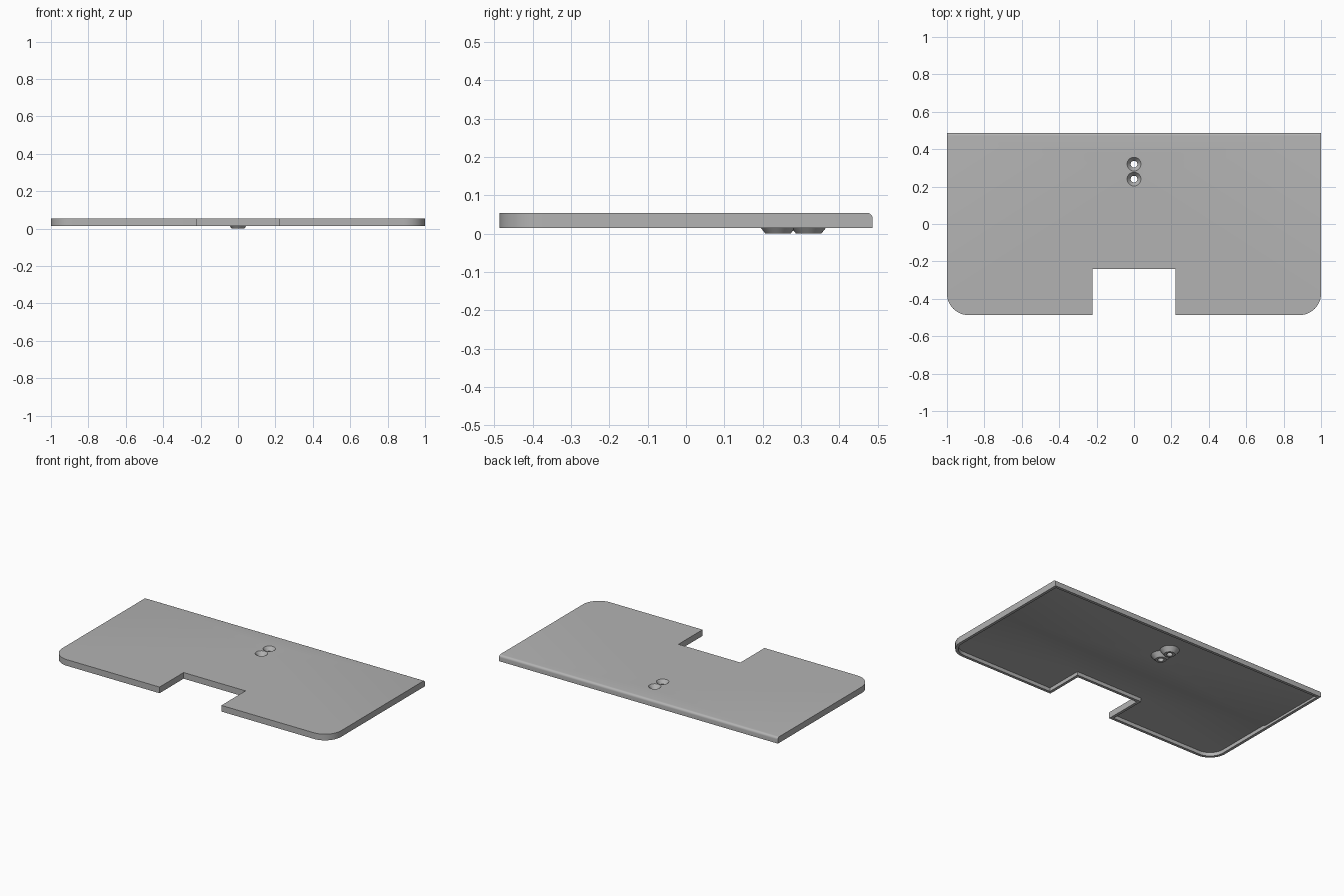
import bpy, bmesh
from math import pi, cos, sin, radians

if "Cube" in bpy.data.objects:
    bpy.data.objects.remove(bpy.data.objects["Cube"], do_unlink=True)

BOTTOM, TOP = 0.014, 0.054
HALF_Y = 0.487
HOLES_Y = (0.24, 0.32)

grey = bpy.data.materials.new("plain grey")
grey.use_nodes = True
colour = (0.45, 0.45, 0.45, 1)
grey.diffuse_color = colour
grey.node_tree.nodes["Principled BSDF"].inputs["Base Color"].default_value = colour


def make_object(name, bm):
    bmesh.ops.recalc_face_normals(bm, faces=bm.faces)
    mesh = bpy.data.meshes.new(name)
    bm.to_mesh(mesh)
    bm.free()
    mesh.materials.append(grey)
    obj = bpy.data.objects.new(name, mesh)
    bpy.context.collection.objects.link(obj)
    return obj


def outline(inset):
    """Plate outline with rounded front corners and a front notch."""
    radius = 0.115
    x, y, r = 1 - inset, HALF_Y - inset, radius - inset
    arc = [(1 - radius + r * sin(a), -HALF_Y + radius - r * cos(a))
           for a in (i * pi / 24 for i in range(13))]
    right = [(0.222 + inset, -0.24 + inset), (0.222 + inset, -y)] + arc + [(x, y)]
    return right + [(-px, py) for px, py in reversed(right)]


def prism(points, low, high):
    bm = bmesh.new()
    face = bm.faces.new([bm.verts.new((x, y, low)) for x, y in points])
    new = bmesh.ops.extrude_face_region(bm, geom=[face])["geom"]
    verts = [v for v in new if isinstance(v, bmesh.types.BMVert)]
    bmesh.ops.translate(bm, verts=verts, vec=(0, 0, high - low))
    return bm


def revolve(name, profile, y):
    """Solid of revolution from (radius, height) pairs about a vertical axis."""
    steps = 32
    bm = bmesh.new()
    rings = [[bm.verts.new((r * cos(2 * pi * i / steps),
                            y + r * sin(2 * pi * i / steps), z))
              for i in range(steps)] for r, z in profile]
    for a, b in zip(rings, rings[1:]):
        for i in range(steps):
            j = (i + 1) % steps
            bm.faces.new((a[i], a[j], b[j], b[i]))
    bm.faces.new(rings[0])
    bm.faces.new(rings[-1])
    return make_object(name, bm)


def combine(target, tool, operation):
    mod = target.modifiers.new(tool.name, 'BOOLEAN')
    mod.operation = operation
    mod.solver = 'EXACT'
    mod.object = tool
    bpy.context.view_layer.objects.active = target
    bpy.ops.object.modifier_apply(modifier=mod.name)
    bpy.data.objects.remove(tool, do_unlink=True)


# Plate with a rounded upper back edge
bm = prism(outline(0), BOTTOM, TOP)
back = [e for e in bm.edges
        if all(v.co.y > HALF_Y - 0.001 and v.co.z > TOP - 0.001 for v in e.verts)]
bmesh.ops.bevel(bm, geom=back, offset=0.015, segments=5, profile=0.5, affect='EDGES')
plate = make_object("plate", bm)

# Hollow underside, shallower behind a sloped step
bm = prism(outline(0.018), -0.02, 0.037)
for y in (-0.01, 0.01):
    bmesh.ops.bisect_plane(bm, geom=bm.verts[:] + bm.edges[:] + bm.faces[:],
                           plane_co=(0, y, 0), plane_no=(0, 1, 0))
for v in bm.verts:
    if v.co.y > 0.005 and v.co.z > 0:
        v.co.z = 0.029
combine(plate, make_object("underside_cutter", bm), 'DIFFERENCE')

# Two conical bosses with countersunk screw holes
for y in HOLES_Y:
    combine(plate, revolve("boss", [(0.033, 0), (0.065, 0.04)], y), 'UNION')
for y in HOLES_Y:
    cutter = [(0.018, -0.02), (0.018, 0.03), (0.037, TOP), (0.037, TOP + 0.02)]
    combine(plate, revolve("screw_hole_cutter", cutter, y), 'DIFFERENCE')

plate.select_set(True)
bpy.context.view_layer.objects.active = plate
bpy.ops.object.shade_smooth_by_angle(angle=radians(30))
